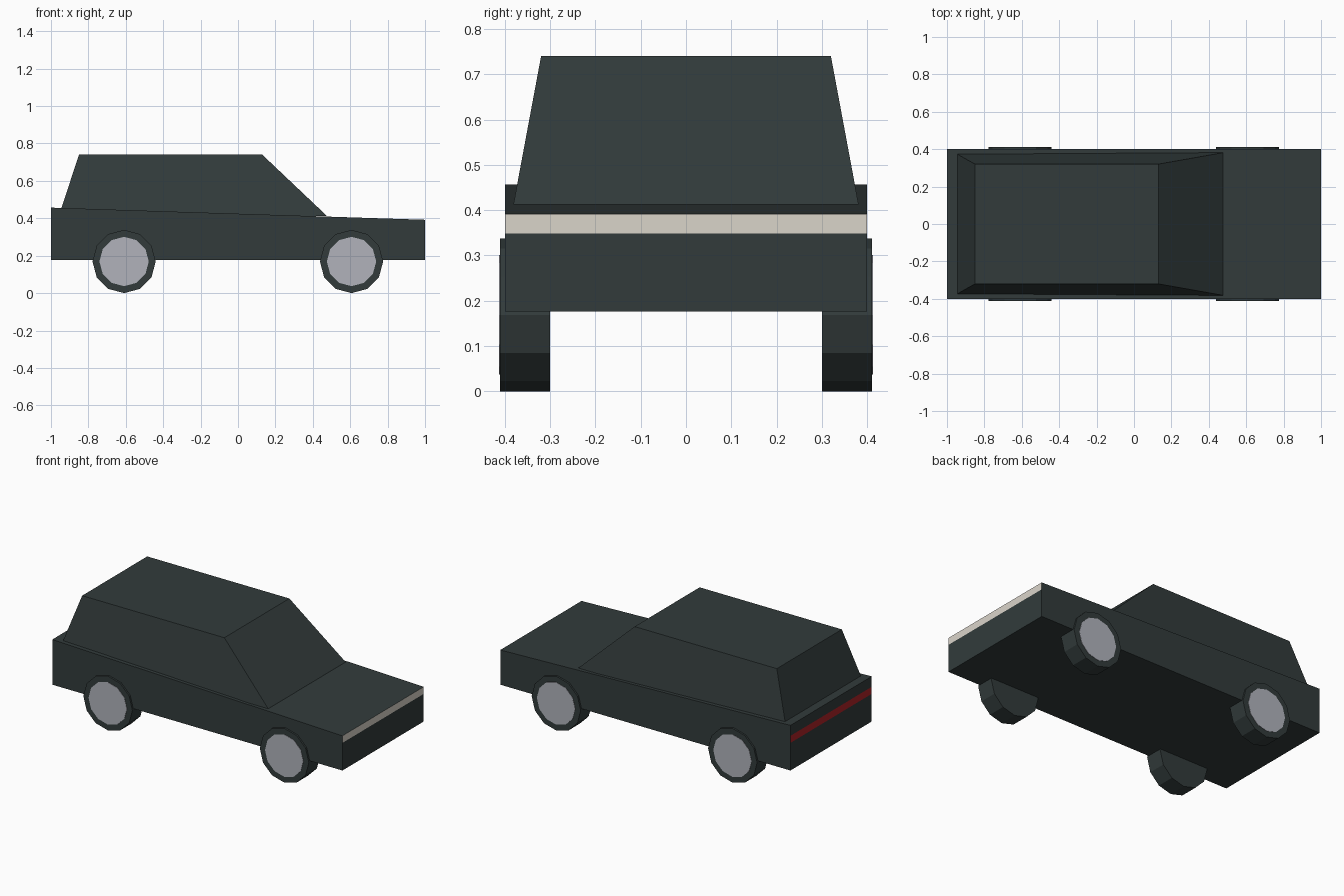
import bpy, bmesh, math
from mathutils import Matrix

if "Cube" in bpy.data.objects:
    bpy.data.objects.remove(bpy.data.objects["Cube"])


def material(name, rgb):
    m = bpy.data.materials.new(name)
    m.diffuse_color = (*rgb, 1)
    m.use_nodes = True
    m.node_tree.nodes["Principled BSDF"].inputs["Base Color"].default_value = m.diffuse_color
    return m


PAINT = material("dark green grey", (0.032, 0.044, 0.044))
CREAM = material("headlight cream", (0.70, 0.66, 0.59))
RED = material("tail light red", (0.42, 0.016, 0.02))
SILVER = material("hub silver", (0.44, 0.45, 0.50))


def finish(bm, name, mats):
    bmesh.ops.recalc_face_normals(bm, faces=bm.faces)
    me = bpy.data.meshes.new(name)
    bm.to_mesh(me)
    bm.free()
    for m in mats:
        me.materials.append(m)
    ob = bpy.data.objects.new(name, me)
    bpy.context.collection.objects.link(ob)
    return ob


def loft(bm, rings):
    """Closed solid through two rings of equal length."""
    a, b = [[bm.verts.new(p) for p in r] for r in rings]
    n = len(a)
    for i in range(n):
        j = (i + 1) % n
        bm.faces.new((a[i], a[j], b[j], b[i]))
    bm.faces.new(a)
    bm.faces.new(b)


# Lower body: side profile swept across the width, with light bands at both ends
LOW, HIGH = 0.348, 0.392
profile = [(-1, 0.176), (1, 0.176), (1, LOW), (1, HIGH),
           (-1, 0.457), (-1, HIGH), (-1, LOW)]
bm = bmesh.new()
loft(bm, [[(x, y, z) for x, z in profile] for y in (-0.4, 0.4)])
bm.normal_update()
for f in bm.faces:
    c = f.calc_center_median()
    if abs(c.x) > 0.99 and LOW < c.z < HIGH:
        f.material_index = 1 if c.x > 0 else 2
finish(bm, "body", [PAINT, CREAM, RED])


# Cabin: tapered block with raked windscreen and tailgate
def rect(x0, x1, y, z):
    return [(x0, -y, z), (x1, -y, z), (x1, y, z), (x0, y, z)]


bm = bmesh.new()
loft(bm, [rect(-0.958, 0.475, 0.381, 0.413), rect(-0.85, 0.13, 0.32, 0.74)])
finish(bm, "cabin", [PAINT])


# Wheels: twelve-sided tyres with thin hub discs on the outside
def disc(name, x, y0, y1, r, mat):
    bm = bmesh.new()
    turn = Matrix.Translation((x, (y0 + y1) / 2, 0.169)) @ Matrix.Rotation(math.pi / 2, 4, "X")
    bmesh.ops.create_cone(bm, cap_ends=True, segments=12, radius1=r, radius2=r,
                          depth=abs(y1 - y0), matrix=turn)
    finish(bm, name, [mat])


for end, x in (("front", 0.607), ("rear", -0.609)):
    for side, s in (("right", -1), ("left", 1)):
        disc(f"{end}_{side}_tyre", x, s * 0.30, s * 0.411, 0.169, PAINT)
        disc(f"{end}_{side}_hub", x, s * 0.408, s * 0.413, 0.132, SILVER)
